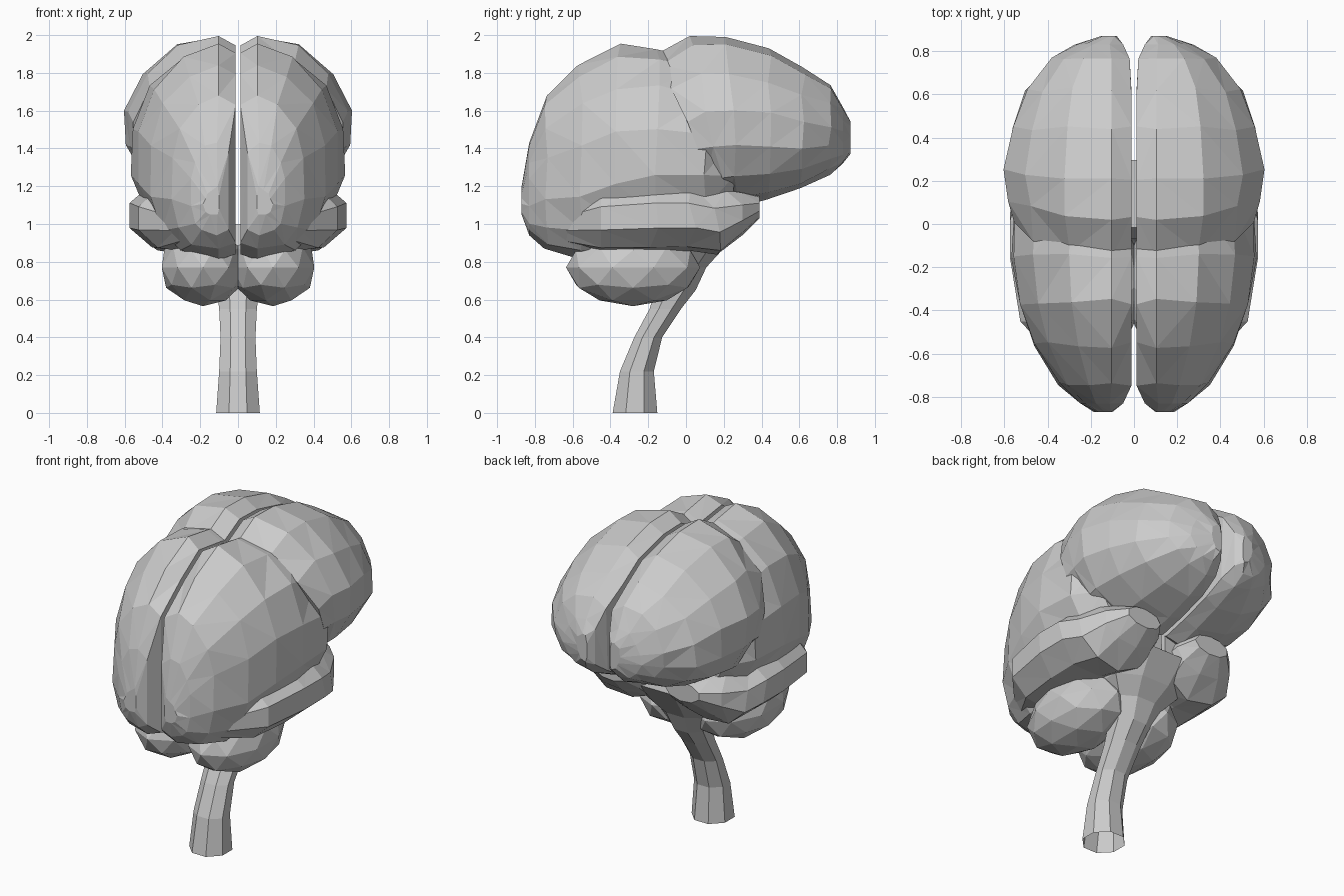
import bpy, bmesh, math, random
from mathutils import Vector

if "Cube" in bpy.data.objects:
    bpy.data.objects.remove(bpy.data.objects["Cube"])

random.seed(4)


def finish(name, bm, mirror=True):
    bmesh.ops.recalc_face_normals(bm, faces=bm.faces)
    me = bpy.data.meshes.new(name)
    bm.to_mesh(me)
    bm.free()
    ob = bpy.data.objects.new(name, me)
    bpy.context.collection.objects.link(ob)
    if mirror:
        mod = ob.modifiers.new("Mirror", 'MIRROR')
        mod.use_mirror_merge = False
    return ob


def loft(name, rings, cap_start=True, mirror=True, facet=True):
    """Skin a list of equal-length point rings."""
    bm = bmesh.new()
    vs = [[bm.verts.new(p) for p in r] for r in rings]
    n = len(vs[0])
    for a, b in zip(vs, vs[1:]):
        for i in range(n):
            j = (i + 1) % n
            bm.faces.new((a[i], a[j], b[j], b[i]))
    if cap_start:
        bm.faces.new(vs[0])
    bm.faces.new(vs[-1])
    if facet:
        bmesh.ops.triangulate(bm, faces=[f for f in bm.faces if len(f.verts) == 4],
                              quad_method='SHORT_EDGE')
    return finish(name, bm, mirror)


def lobe_ring(y, zt, zb, w, zm, shear=0.0, xin=0.012, n=7, jit=0.014):
    """Half-section of a hemisphere: flat inner wall, rounded outside."""
    cx = min(0.1 + xin / 4, w * 0.6)
    pts = [(xin, zb + 0.03), (xin, zt - 0.05)]
    for k in range(n + 1):
        a = math.pi / 2 - math.pi * k / n
        upper = a > 0
        e = 2 / 2.6 if (not upper and y < -0.4) else 1.0   # fuller low front
        c, s = max(math.cos(a), 0) ** e, abs(math.sin(a)) ** e
        x = cx + (w - cx) * c
        z = zm + (zt - zm) * s if upper else zm - (zm - zb) * s
        if 0 < k < n:
            x += random.uniform(-jit, jit) * 0.6
            z += random.uniform(-jit, jit)
        pts.append((x, z))
    return [Vector((x, y + shear * (zm - z) + random.uniform(-jit, jit) * (abs(y) < 0.8), z))
            for x, z in pts]


def oval_ring(cx, cy, at, rx, r2, n, along_y, jit=0.0):
    pts = []
    for k in range(n):
        a = 2 * math.pi * (k + 0.5) / n
        u, v = cx + rx * math.cos(a), cy + r2 * math.sin(a)
        d = at + random.uniform(-jit, jit)
        pts.append((u, d, v) if along_y else (u, v, d))
    return pts


# Front lobes: y, top, bottom, width, widest height, slant, inner x
front = [(-0.87, 1.20, 1.05, 0.18, 1.12, 0, 0.10),
         (-0.83, 1.43, 0.94, 0.25, 1.18, 0, 0.05),
         (-0.74, 1.68, 0.87, 0.36, 1.25),
         (-0.56, 1.84, 0.81, 0.475, 1.30),
         (-0.36, 1.955, 0.83, 0.54, 1.34),
         (-0.15, 1.925, 0.85, 0.575, 1.38),
         (0.10, 1.87, 0.92, 0.555, 1.36),
         (0.25, 1.70, 1.00, 0.45, 1.34)]
loft("front_lobe", [lobe_ring(*s) for s in front])

# Rear lobes with slanted leading edge
rear = [(0.05, 1.90, 1.18, 0.56, 1.45, 0.48),
        (0.14, 1.995, 1.12, 0.59, 1.48, 0.22),
        (0.25, 1.99, 1.09, 0.61, 1.50, 0.08),
        (0.44, 1.93, 1.13, 0.575, 1.48),
        (0.62, 1.83, 1.19, 0.51, 1.47),
        (0.76, 1.735, 1.26, 0.38, 1.46, 0, 0.02),
        (0.83, 1.62, 1.32, 0.27, 1.45, 0, 0.05),
        (0.87, 1.54, 1.37, 0.15, 1.45, 0, 0.08)]
loft("rear_lobe", [lobe_ring(*s) for s in rear])

# Temporal lobes bulging at the lower sides: y, x, z, rx, rz
temporal = [(-0.66, 0.24, 1.00, 0.10, 0.10), (-0.45, 0.31, 1.03, 0.23, 0.18),
            (-0.17, 0.32, 1.045, 0.27, 0.195), (0.03, 0.32, 1.045, 0.27, 0.19),
            (0.18, 0.30, 1.02, 0.25, 0.185), (0.30, 0.27, 1.06, 0.20, 0.12),
            (0.39, 0.25, 1.09, 0.12, 0.06)]
loft("temporal_lobe", [oval_ring(x, z, y, rx, rz, 9, True, 0.03 if abs(y) < 0.3 else 0)
                       for y, x, z, rx, rz in temporal])

# Cerebellum halves meeting in the middle
bm = bmesh.new()
bmesh.ops.create_icosphere(bm, subdivisions=2, radius=1)
for v in bm.verts:
    v.co = Vector((0.185 + 0.23 * v.co.x, -0.28 + 0.355 * v.co.y, 0.77 + 0.205 * v.co.z))
finish("cerebellum", bm)

# Brain stem, open at the foot, flaring into the base: z, y, rx, ry
stem = [(0, -0.27, 0.125, 0.128), (0.22, -0.26, 0.108, 0.097), (0.40, -0.20, 0.10, 0.08),
        (0.55, -0.11, 0.108, 0.09), (0.65, -0.055, 0.12, 0.115),
        (0.77, 0.015, 0.165, 0.1), (0.86, 0.06, 0.25, 0.14), (1.0, 0.14, 0.3, 0.17)]
loft("brain_stem", [oval_ring(0, y, z, rx, ry, 8, False) for z, y, rx, ry in stem],
     cap_start=False, mirror=False, facet=False)
